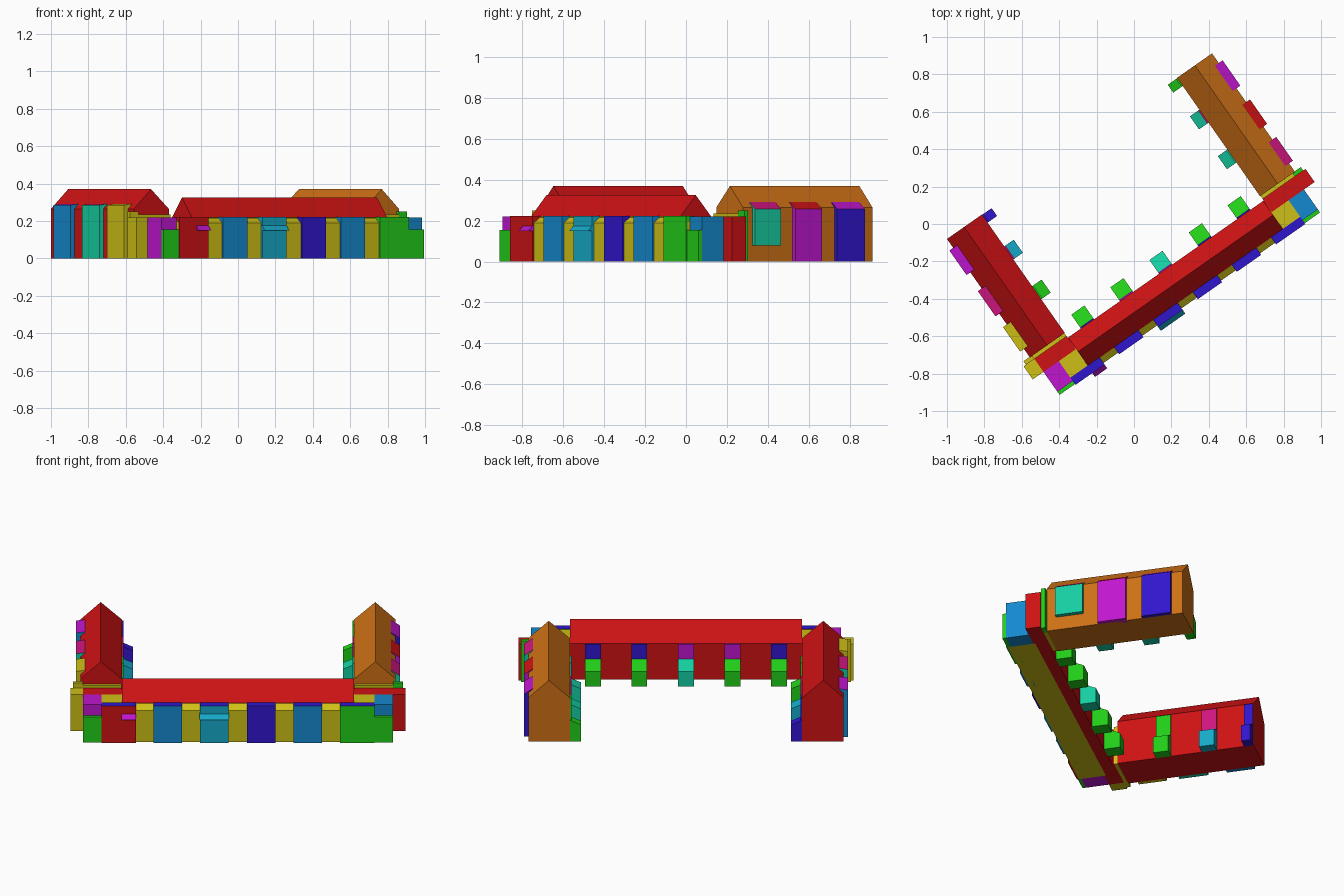
import bpy, bmesh, math
from mathutils import Matrix, Vector

if "Cube" in bpy.data.objects:
    bpy.data.objects.remove(bpy.data.objects["Cube"])

# Plan is laid out square in (u, v) and turned 35 degrees as a whole
TURN = Matrix.Rotation(math.radians(35), 4, 'Z')

COLOURS = {
    "red": (.62, .006, .007), "orange": (.62, .165, .008), "yellow": (.62, .53, .008),
    "green": (.016, .62, .01), "blue": (.007, .25, .62), "violet": (.03, .008, .62),
    "purple": (.53, .008, .62), "magenta": (.62, .008, .21), "teal": (.008, .62, .36),
    "cyan": (.008, .40, .58),
}
MATS = {}
for name, rgb in COLOURS.items():
    MATS[name] = bpy.data.materials.new(name)
    MATS[name].diffuse_color = (*rgb, 1)


def prism(name, profile, a, b, axis, colour, top=None):
    """Extrude an outline along u or v; upward faces may take a second colour."""
    bm = bmesh.new()

    def place(p, q, z):
        return (q, p, z) if axis == 'u' else (p, q, z)
    rings = [[bm.verts.new(place(p, q, z)) for p, z in profile] for q in (a, b)]
    n = len(profile)
    bm.faces.new(rings[0])
    bm.faces.new(rings[1][::-1])
    for i in range(n):
        j = (i + 1) % n
        bm.faces.new((rings[0][i], rings[1][i], rings[1][j], rings[0][j]))
    bmesh.ops.recalc_face_normals(bm, faces=bm.faces)
    if top:
        for f in bm.faces:
            f.normal_update()
            f.material_index = int(f.normal.z > 0.3)
    bm.transform(TURN)
    me = bpy.data.meshes.new(name)
    bm.to_mesh(me)
    bm.free()
    me.materials.append(MATS[colour])
    if top:
        me.materials.append(MATS[top])
    ob = bpy.data.objects.new(name, me)
    bpy.context.collection.objects.link(ob)
    return ob


def box(name, u0, u1, v0, v1, z0, z1, colour, top=None):
    return prism(name, [(v0, z0), (v1, z0), (v1, z1), (v0, z1)], u0, u1, 'u', colour, top)


# Main range: back wall, front wall with sloping ledge, pitched roof
EAVE = .22
box("main_back_wall", -.64, .64, -.36, -.295, 0, EAVE, "red")
prism("main_front_wall", [(-.515, 0), (-.36, 0), (-.36, EAVE), (-.48, .217), (-.515, .19)],
      -.75, .75, 'u', "yellow")
prism("main_roof", [(-.48, EAVE), (-.295, EAVE), (-.3875, .325)], -.637, .637, 'u', "red")

# Front bays
for u, colour in ((-.655, "red"), (-.385, "blue"), (-.13, "teal"),
                  (.128, "violet"), (.383, "blue"), (.655, "green")):
    half = .095 if abs(u) > .6 else .079
    if colour == "teal":
        colour = "cyan"
    box("front_bay", u - half, u + half, -.525, -.478, 0, .222, colour, "violet")

# Canopies on two front bays
for u0, u1, colour in ((-.21, -.05, "cyan"), (-.64, -.56, "purple")):
    prism("front_canopy", [(-.52, .15), (-.55, .15), (-.52, .18)], u0, u1, 'u', colour)

# Corner blocks where the wings meet the main range
for s, inner, corner, outer, strip in ((-1, "red", "purple", "yellow", "yellow"),
                                       (1, "red", "blue", "red", "green")):
    def pair(a, b):
        return sorted((s * a, s * b))
    box("corner_core", *pair(.64, .85), -.37, -.285, 0, EAVE, inner)
    box("corner_end", *pair(.85, .92), -.37, -.285, 0, EAVE, outer)
    box("corner_bay", *pair(.75, .85), -.50, -.37, 0, EAVE, corner)
    box("corner_low_bay", *pair(.75, .85), -.52, -.50, 0, .155, "green")
    box("corner_joint", *pair(.64, .85), -.285, -.265, 0, .235, "yellow")
    box("corner_joint_end", *pair(.85, .905), -.285, -.262, 0, .25, strip)

# Lean-to porches on the back wall, each under a window plate
PORCH = ((-.51, "green", "violet"), (-.255, "green", "purple"), (0, "teal", "purple"),
         (.257, "green", "violet"), (.51, "green", "violet"))
for u, colour, window in PORCH:
    prism("back_porch", [(-.30, 0), (-.205, 0), (-.205, .09), (-.30, .135)],
          u - .043, u + .043, 'u', colour)
    box("back_window", u - .043, u + .043, -.295, -.287, .13, .218, window)

# Wings: pitched body, tall outer bays, small inner porches
WINGS = (
    (-1, "red", .285,
     ((-.21, -.05, 0, "yellow", "yellow"), (.02, .185, 0, "teal", "magenta"),
      (.29, .45, 0, "blue", "purple")),
     ((-.045, .04, "green", "green"), (.215, .30, "cyan", "magenta"),
      (.455, .506, "violet", "violet"))),
    (1, "orange", .257,
     ((-.21, -.055, .08, "teal", "magenta"), (.03, .19, 0, "purple", "red"),
      (.28, .445, 0, "violet", "purple")),
     ((-.045, .04, "teal", "teal"), (.215, .30, "teal", "magenta"),
      (.455, .506, "green", "green"))),
)
for s, wall, lip, bays, porches in WINGS:
    prism("wing", [(s * .637, 0), (s * .865, 0), (s * .865, .265), (s * .753, .37),
                   (s * .637, .265)], -.265, .508, 'v', wall)
    for v0, v1, z0, colour, top in bays:
        prism("wing_bay", [(s * .84, z0), (s * .89, z0), (s * .89, lip), (s * .84, .292)],
              v0, v1, 'v', colour, top)
    for v0, v1, colour, window in porches:
        prism("wing_porch", [(s * .64, 0), (s * .575, 0), (s * .575, .10), (s * .64, .13)],
              v0, v1, 'v', colour)
        u0, u1 = sorted((s * .637, s * .629))
        box("wing_window", u0, u1, v0, v1, .13, .26, window)

for m in bpy.data.materials:
    if m.users and not m.is_grease_pencil:
        m.use_nodes = True
        m.node_tree.nodes["Principled BSDF"].inputs["Base Color"].default_value = m.diffuse_color
